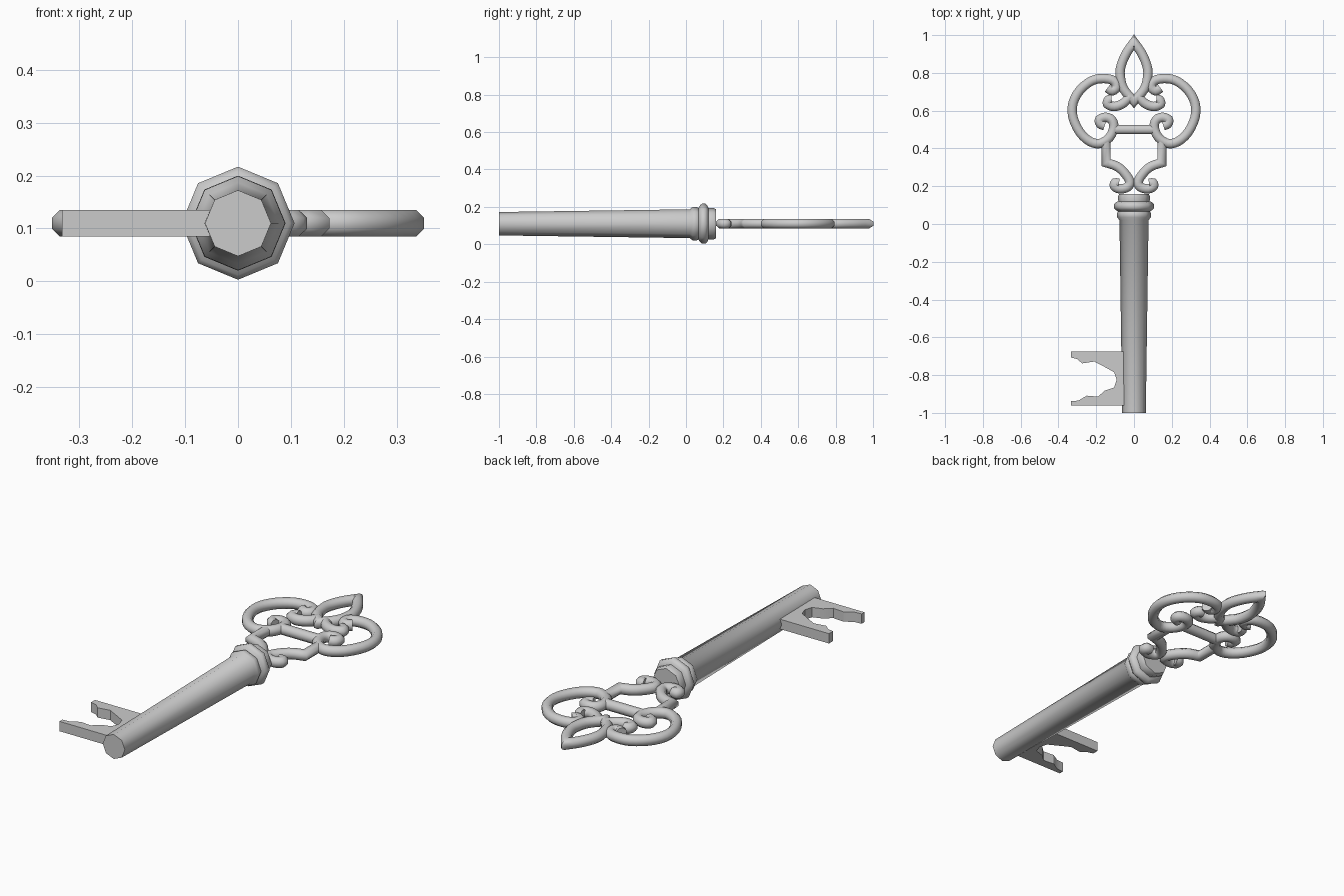
import bpy, bmesh, math
from mathutils import Vector

cube = bpy.data.objects.get("Cube")
if cube:
    bpy.data.objects.remove(cube)

MID = 0.11      # height of the key's axis
TUBE = 0.0268   # scroll tube radius
SIDES = 8

metal = bpy.data.materials.new("light_grey_metal")
metal.use_nodes = True
grey = (0.6, 0.6, 0.6, 1)
metal.diffuse_color = grey
metal.node_tree.nodes["Principled BSDF"].inputs["Base Color"].default_value = grey


def finish(name, bm, angle):
    bmesh.ops.recalc_face_normals(bm, faces=bm.faces)
    mesh = bpy.data.meshes.new(name)
    bm.to_mesh(mesh)
    bm.free()
    mesh.materials.append(metal)
    obj = bpy.data.objects.new(name, mesh)
    bpy.context.collection.objects.link(obj)
    bpy.ops.object.select_all(action="DESELECT")
    obj.select_set(True)
    bpy.context.view_layer.objects.active = obj
    bpy.ops.object.shade_smooth_by_angle(angle=math.radians(angle))
    return obj


def skin(bm, rings, closed=False):
    """Bridge a row of vertex rings, capping the ends of an open row."""
    count = len(rings)
    for i in range(count if closed else count - 1):
        a, b = rings[i], rings[(i + 1) % count]
        for j in range(len(a)):
            k = (j + 1) % len(a)
            bm.faces.new((a[j], a[k], b[k], b[j]))
    if not closed:
        bm.faces.new(rings[0])
        bm.faces.new(rings[-1])


def spline(points, steps=3):
    """Catmull-Rom curve through flat points."""
    p = [Vector(q) for q in points]
    p = [2 * p[0] - p[1]] + p + [2 * p[-1] - p[-2]]
    out = []
    for a, b, c, d in zip(p, p[1:], p[2:], p[3:]):
        for s in range(steps):
            t = s / steps
            out.append(0.5 * (2 * b + (c - a) * t + (2 * a - 5 * b + 4 * c - d) * t**2
                              + (3 * b - a - 3 * c + d) * t**3))
    return out + [p[-2]]


def tube(name, path, closed=False):
    """Sweep a flat-topped octagon along a level path with mitred corners."""
    bm = bmesh.new()
    rings = []
    n = len(path)
    for i, p in enumerate(path):
        before = path[i - 1] if closed or i else None
        after = path[(i + 1) % n] if closed or i < n - 1 else None
        d_in = (p - before).normalized() if before is not None else None
        d_out = (after - p).normalized() if after is not None else d_in
        d_in = d_in or d_out
        tangent = (d_in + d_out).normalized()
        side = Vector((-tangent.y, tangent.x))
        mitre = min(1 / max(tangent.dot(d_in), 0.3), 1.8)
        ring = []
        for j in range(SIDES):
            a = math.tau * (j + 0.5) / SIDES
            q = p + side * (math.cos(a) * TUBE * mitre)
            ring.append(bm.verts.new((q.x, q.y, MID + math.sin(a) * TUBE)))
        rings.append(ring)
    skin(bm, rings, closed)
    return finish(name, bm, 50)


def flip(path):
    return [Vector((-p.x, p.y)) for p in path]


def pair(name, path):
    tube("left_" + name, path)
    tube("right_" + name, flip(path))


# Tapered shaft with its ringed collar, turned about the y axis
profile = [(-1, 0.0625), (0.02, 0.077), (0.035, 0.089), (0.055, 0.09), (0.066, 0.084),
           (0.075, 0.098), (0.085, 0.107), (0.103, 0.107), (0.115, 0.096),
           (0.12, 0.083), (0.145, 0.085), (0.16, 0.078)]
bm = bmesh.new()
skin(bm, [[bm.verts.new((r * math.cos(math.tau * j / SIDES), y,
                         MID + r * math.sin(math.tau * j / SIDES)))
           for j in range(SIDES)] for y, r in profile])
finish("shaft_and_collar", bm, 46)

# Toothed bit: one flat outline given thickness
outline = [(-0.03, -0.675), (-0.333, -0.675), (-0.333, -0.707), (-0.3, -0.715),
           (-0.275, -0.738), (-0.21, -0.728), (-0.155, -0.757), (-0.105, -0.785),
           (-0.092, -0.825), (-0.105, -0.866), (-0.155, -0.882), (-0.19, -0.914),
           (-0.25, -0.909), (-0.295, -0.935), (-0.333, -0.938), (-0.333, -0.961),
           (-0.03, -0.961)]
bm = bmesh.new()
skin(bm, [[bm.verts.new((x, y, MID + h)) for x, y in outline] for h in (-0.025, 0.025)])
finish("bit", bm, 30)

# Large ear scrolls
pair("ear_scroll", spline([
    (0.14, 0.72), (0.115, 0.705), (0.092, 0.725), (0.105, 0.757), (0.155, 0.77),
    (0.22, 0.76), (0.285, 0.71), (0.323, 0.64), (0.323, 0.565), (0.286, 0.485),
    (0.233, 0.437), (0.18, 0.426), (0.13, 0.458), (0.107, 0.51), (0.117, 0.55),
    (0.15, 0.565), (0.182, 0.553), (0.178, 0.53), (0.155, 0.52)]))

# Small scrolls under the petal
pair("petal_scroll", spline([(0.02, 0.675), (0.06, 0.637), (0.105, 0.622),
                             (0.14, 0.635), (0.135, 0.657), (0.118, 0.66)]))

# Stem scrolls: a straight post, a sharp corner, then a curl onto the collar
pair("stem_scroll", [Vector((0.148, 0.44))] + spline([
    (0.148, 0.325), (0.09, 0.305), (0.05, 0.27), (0.022, 0.225), (0.035, 0.195),
    (0.075, 0.186), (0.103, 0.2), (0.1, 0.217), (0.08, 0.215)]))

# Pointed petal loop
half = spline([(0, 0.962), (0.04, 0.905), (0.068, 0.84), (0.073, 0.785),
               (0.055, 0.715), (0, 0.65)])
tube("petal", half + flip(half[1:-1])[::-1], closed=True)

# Crossbar between the ears
tube("crossbar", [Vector((-0.11, 0.5)), Vector((0.11, 0.5))])
